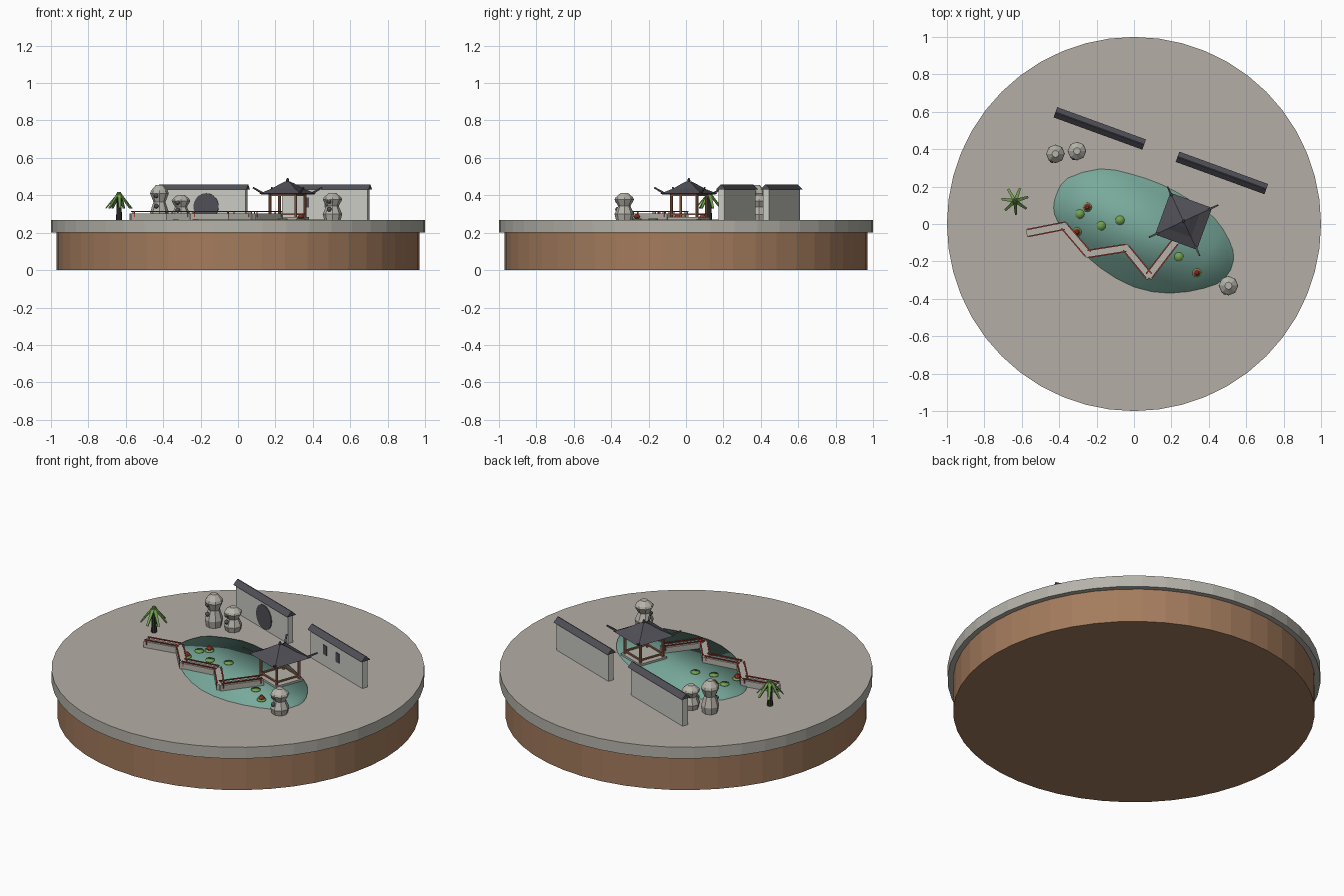
import bpy, bmesh, math
from mathutils import Matrix, Vector

if "Cube" in bpy.data.objects:
    bpy.data.objects.remove(bpy.data.objects["Cube"], do_unlink=True)


def material(name, rgb):
    m = bpy.data.materials.new(name)
    m.use_nodes = True
    m.diffuse_color = (*rgb, 1)
    m.node_tree.nodes["Principled BSDF"].inputs["Base Color"].default_value = (*rgb, 1)
    return m


earth = material("brown earth", (.37, .20, .11))
paving = material("warm paving", (.46, .42, .38))
stone = material("grey stone", (.46, .45, .40))
water = material("pond water", (.19, .40, .33))
tile = material("dark roof tile", (.08, .08, .095))
plaster = material("pale plaster", (.60, .60, .56))
red = material("red lacquer", (.40, .05, .035))
wood = material("post wood", (.36, .15, .08))
leaf = material("leaf green", (.17, .36, .08))
bark = material("dark bark", (.03, .035, .025))

GROUND = .267
TURN = math.radians(-20)


def finish(name, bm, mat, place=None, smooth=False):
    if place is not None:
        bm.transform(place)
    bmesh.ops.recalc_face_normals(bm, faces=bm.faces)
    mesh = bpy.data.meshes.new(name)
    bm.to_mesh(mesh)
    bm.free()
    mesh.materials.append(mat)
    for p in mesh.polygons:
        p.use_smooth = smooth
    ob = bpy.data.objects.new(name, mesh)
    bpy.context.collection.objects.link(ob)
    return ob


def at(x, y, z=GROUND, turn=0):
    return Matrix.Translation((x, y, z)) @ Matrix.Rotation(turn, 4, 'Z')


def lathe(name, profile, sides, mat, place, smooth=False):
    # stack of regular rings, capped at both ends
    bm = bmesh.new()
    rings = [[bm.verts.new((r * math.cos(math.tau * i / sides),
                            r * math.sin(math.tau * i / sides), z))
              for i in range(sides)] for r, z in profile]
    for a, b in zip(rings, rings[1:]):
        for i in range(sides):
            j = (i + 1) % sides
            bm.faces.new((a[i], a[j], b[j], b[i]))
    bm.faces.new(rings[0][::-1])
    bm.faces.new(rings[-1])
    return finish(name, bm, mat, place, smooth)


def box(name, size, centre, mat, place, ridge=1):
    # ridge narrows the top across its width
    bm = bmesh.new()
    bmesh.ops.create_cube(bm, size=1)
    for v in bm.verts:
        if v.co.z > 0:
            v.co.y *= ridge
    bm.transform(Matrix.Translation(centre) @ Matrix.Diagonal((*size, 1)))
    return finish(name, bm, mat, place)


def beam(name, a, b, width, height, mat, tip=1):
    # bar from a to b, narrowed at the far end by tip
    a, b = Vector(a), Vector(b)
    bm = bmesh.new()
    bmesh.ops.create_cube(bm, size=1)
    for v in bm.verts:
        k = tip if v.co.x > 0 else 1
        v.co = (v.co.x * (b - a).length, v.co.y * width * k, v.co.z * height * k)
    turn = (b - a).to_track_quat('X', 'Z').to_matrix().to_4x4()
    return finish(name, bm, mat, Matrix.Translation((a + b) / 2) @ turn)


# island base
lathe("earth_base", [(.97, 0), (.97, .2)], 48, earth, at(0, 0, 0))
slab = lathe("paved_slab", [(1, .2), (1, GROUND)], 48, stone, at(0, 0, 0))
slab.data.materials.append(paving)
for p in slab.data.polygons:
    p.material_index = int(p.normal.z > .5)

# pond: rounded outline through a few shore points
shore = [Vector(p) for p in (
    (-.43, .085), (-.41, .17), (-.353, .246), (-.18, .295), (-.02, .268),
    (.14, .214), (.30, .128), (.43, .032), (.51, -.09), (.533, -.19),
    (.487, -.29), (.38, -.342), (.19, -.37), (0, -.337), (-.18, -.235),
    (-.326, -.10), (-.406, .01))]
outline = []
for i, p in enumerate(shore):
    o, q, r = shore[i - 1], shore[(i + 1) % len(shore)], shore[(i + 2) % len(shore)]
    outline += [p, (p + q) * .5625 - (o + r) * .0625]
bm = bmesh.new()
low, high = ([bm.verts.new((p.x, p.y, z)) for p in outline] for z in (GROUND - .01, GROUND + .004))
bm.faces.new(high)
for i in range(len(low)):
    bm.faces.new((low[i - 1], low[i], high[i], high[i - 1]))
finish("pond", bm, water, smooth=True)

# garden walls with tiled ridge caps
for name, x, y in (("gate_wall", -.183, .511), ("window_wall", .47, .273)):
    place = at(x, y, GROUND, TURN)
    box(name, (.485, .034, .165), (0, 0, .0825), plaster, place)
    box(name + "_cap", (.505, .058, .027), (0, 0, .1765), tile, place, ridge=.08)
    if name == "gate_wall":
        flat = place @ Matrix.Translation((.02, -.016, .073)) @ Matrix.Rotation(math.pi / 2, 4, 'X')
        lathe("moon_gate", [(.071, 0), (.071, .005)], 32, tile, flat)
    else:
        for k, s in enumerate((-.105, .015)):
            box(f"window_{k}", (.032, .006, .055), (s, -.018, .095), tile, place)

# scholar rocks with dark hollows
for k, (x, y, r, h) in enumerate(((-.42, .375, .05, .188), (-.305, .39, .05, .135),
                                  (.505, -.33, .052, .145))):
    shape = [(.84, 0), (1, .22), (.64, .52), (1, .76), (.9, .84), (.38, 1)]
    lathe(f"rock_{k}", [(r * a, h * b) for a, b in shape], 8, stone, at(x, y))
    for n, f in enumerate((.4, .7)):
        bm = bmesh.new()
        bmesh.ops.create_icosphere(bm, subdivisions=2, radius=.013)
        finish(f"rock_{k}_hollow_{n}", bm, tile, at(x - .017, y - .036, GROUND + h * f), True)

# palm
px, py = -.636, .123
lathe("palm_trunk", [(.016, 0), (.011, .14)], 8, bark, at(px, py))
for k in range(7):
    a = math.tau * k / 7 + .3
    c, s = math.cos(a), math.sin(a)
    beam(f"palm_leaf_{k}", (px, py, .415), (px + .072 * c, py + .072 * s, .33),
         .02, .008, leaf, tip=.6)

# zigzag bridge with lacquered rails
path = [Vector((x, y, GROUND + .018)) for x, y in (
    (-.567, -.048), (-.374, -.01), (-.246, -.16), (-.043, -.128), (.08, -.278), (.22, -.095))]
for k, (a, b) in enumerate(zip(path, path[1:])):
    along = (b - a).normalized()
    side = Vector((-along.y, along.x, 0)) * .019
    beam(f"bridge_deck_{k}", a - along * .008, b + along * .008, .042, .036, stone)
    for n, s in enumerate((-side, side)):
        up = Vector((0, 0, .028))
        beam(f"bridge_rail_{k}_{n}", a + s + up, b + s + up, .007, .006, red)
        for m, end in enumerate((a + along * .01, b - along * .01)):
            foot = end + s
            beam(f"bridge_post_{k}_{n}_{m}", foot, foot + up, .006, .006, red)

# pavilion
cx, cy = .265, .015
diagonal = TURN + math.pi / 4
hall = at(cx, cy, GROUND, diagonal)
lathe("pavilion_floor", [(.125, 0), (.125, .016)], 4, stone, hall)
lathe("pavilion_roof", [(.15, .136), (.168, .142), (.095, .168), (.04, .196), (.012, .208)],
      4, tile, hall)
lathe("roof_finial", [(.007, .2), (.009, .214), (.004, .225)], 8, tile, hall)
corners = [hall @ Matrix.Rotation(math.pi / 2 * k, 4, 'Z') for k in range(4)]
for k, m in enumerate(corners):
    lathe(f"pavilion_post_{k}", [(.008, 0), (.008, .145)], 8, wood,
          m @ Matrix.Translation((.103, 0, 0)))
    beam(f"roof_horn_{k}", m @ Vector((.15, 0, .146)), m @ Vector((.203, 0, .174)),
         .011, .01, tile, tip=.7)
    n = corners[k - 1]
    for z, part in ((.032, "bench_rail"), (.134, "eave_beam")):
        beam(f"{part}_{k}", n @ Vector((.103, 0, z)), m @ Vector((.103, 0, z)), .009, .008, wood)

# lily pads and red blossoms
pads = [(-.29, .053), (-.176, -.01), (-.075, .02), (.24, -.176)]
blossoms = [(-.25, .09), (-.305, -.043), (.337, -.262)]
for k, (x, y) in enumerate(pads + blossoms):
    lathe(f"lily_pad_{k}", [(.025, .002), (.025, .01)], 12, leaf, at(x, y), True)
for k, (x, y) in enumerate(blossoms):
    lathe(f"blossom_{k}", [(.01, .009), (.019, .018), (.006, .034)], 8, red, at(x, y))
